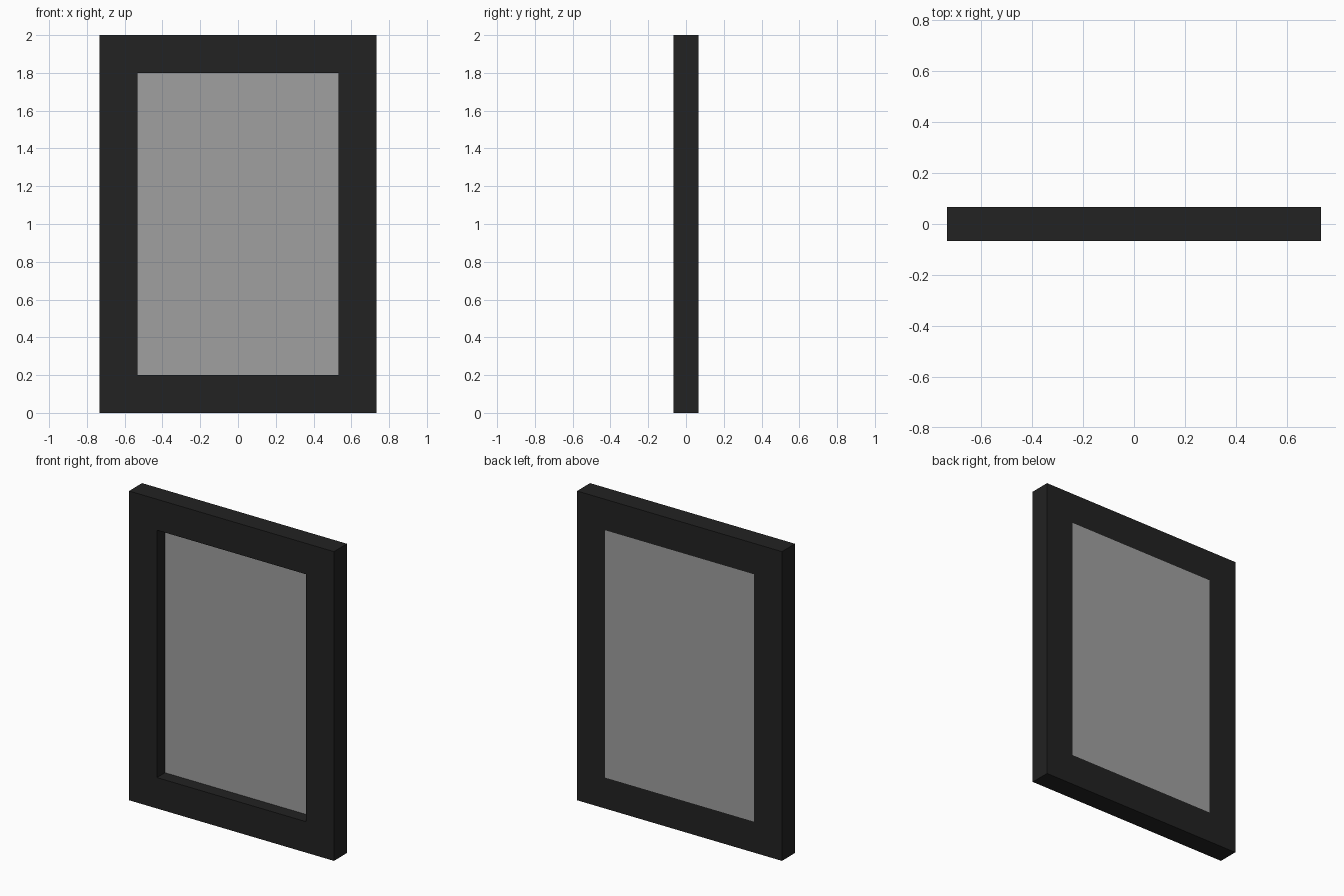
import bpy, bmesh

if "Cube" in bpy.data.objects:
    bpy.data.objects.remove(bpy.data.objects["Cube"])

W, H, D = 0.733, 2.0, 0.0665   # half width, height, half depth
RAIL = 0.2
RECESS = 0.083                 # front face down to the panel


def material(name, value):
    m = bpy.data.materials.new(name)
    m.diffuse_color = (value, value, value, 1)
    m.use_nodes = True
    m.node_tree.nodes["Principled BSDF"].inputs["Base Color"].default_value = m.diffuse_color
    return m


def add_object(name, bm, mat):
    bmesh.ops.recalc_face_normals(bm, faces=bm.faces)
    mesh = bpy.data.meshes.new(name)
    bm.to_mesh(mesh)
    bm.free()
    mesh.materials.append(mat)
    obj = bpy.data.objects.new(name, mesh)
    bpy.context.collection.objects.link(obj)
    return obj


def loop(bm, inset, y):
    x, z0, z1 = W - inset, inset, H - inset
    return [bm.verts.new((px, y, pz))
            for px, pz in ((-x, z0), (x, z0), (x, z1), (-x, z1))]


# Frame: square section swept round the rectangle with mitred corners
bm = bmesh.new()
section = [loop(bm, i, y) for i, y in ((0, -D), (0, D), (RAIL, D), (RAIL, -D))]
for a, b in zip(section, section[1:] + section[:1]):
    for k in range(4):
        n = (k + 1) % 4
        bm.faces.new((a[k], a[n], b[n], b[k]))
add_object("frame", bm, material("dark_frame", 0.016))

# Panel: recessed at the front, flush with the back
bm = bmesh.new()
front = loop(bm, RAIL, -D + RECESS)
face = bm.faces.new(front)
ext = bmesh.ops.extrude_face_region(bm, geom=[face], use_keep_orig=True)
for v in ext["geom"]:
    if isinstance(v, bmesh.types.BMVert):
        v.co.y = D
add_object("panel", bm, material("grey_panel", 0.35))
